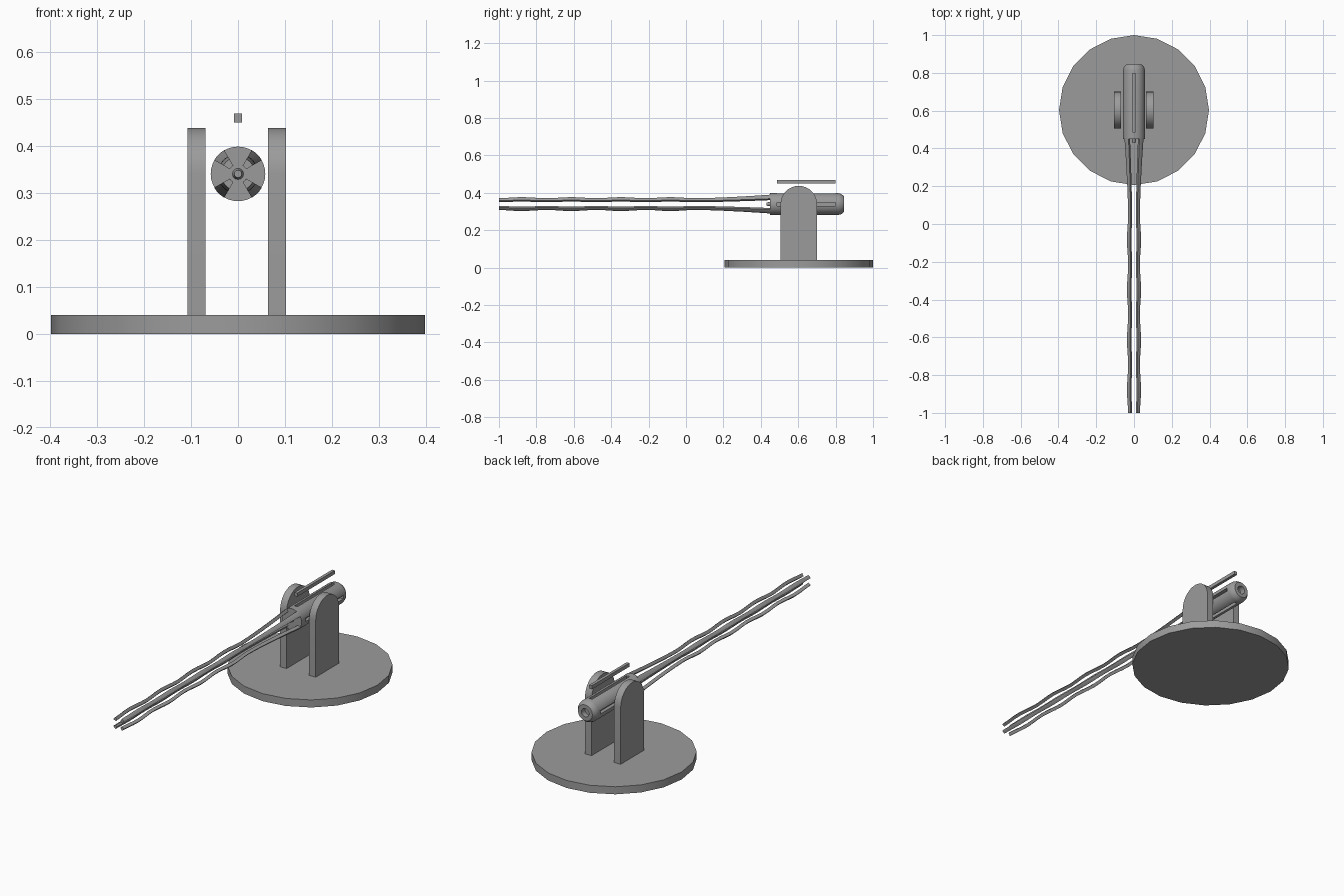
import bpy, bmesh, math
from math import sin, cos, pi, radians
from mathutils import Matrix

if "Cube" in bpy.data.objects:
    bpy.data.objects.remove(bpy.data.objects["Cube"])

grey = bpy.data.materials.new("plain grey")
grey.use_nodes = True
grey.diffuse_color = (0.33, 0.33, 0.33, 1)
grey.node_tree.nodes["Principled BSDF"].inputs["Base Color"].default_value = grey.diffuse_color

AXIS_Z = 0.34
MOUNT_Y = 0.603


def finish(name, bm, smooth=True):
    bmesh.ops.recalc_face_normals(bm, faces=bm.faces)
    mesh = bpy.data.meshes.new(name)
    bm.to_mesh(mesh)
    bm.free()
    mesh.materials.append(grey)
    obj = bpy.data.objects.new(name, mesh)
    bpy.context.collection.objects.link(obj)
    bpy.ops.object.select_all(action='DESELECT')
    obj.select_set(True)
    bpy.context.view_layer.objects.active = obj
    if smooth:
        bpy.ops.object.shade_smooth_by_angle(angle=radians(30))
    return obj


def loft(name, rings, smooth=True):
    """Skin a list of equal-length point rings and cap both ends."""
    bm = bmesh.new()
    loops = [[bm.verts.new(p) for p in ring] for ring in rings]
    n = len(loops[0])
    for a, b in zip(loops, loops[1:]):
        for i in range(n):
            j = (i + 1) % n
            bm.faces.new((a[i], a[j], b[j], b[i]))
    bm.faces.new(loops[0])
    bm.faces.new(loops[-1])
    return finish(name, bm, smooth)


def polar(r, angle, y):
    return (r * cos(angle), y, AXIS_Z + r * sin(angle))


def lathe(name, profile, sides=32):
    return loft(name, [[polar(r, 2 * pi * i / sides, y) for i in range(sides)]
                       for y, r in profile])


def box(name, centre, size):
    bm = bmesh.new()
    bmesh.ops.create_cube(bm, size=1, matrix=Matrix.Translation(centre)
                          @ Matrix.Diagonal((*size, 1)))
    return finish(name, bm, False)


# round base plate
loft("base_plate", [[(0.397 * sin(2 * pi * i / 20), MOUNT_Y + 0.397 * cos(2 * pi * i / 20), z)
                     for i in range(20)] for z in (0, 0.04)])

# pair of round-topped upright supports
arch = [(MOUNT_Y + 0.0975, 0.04)]
arch += [(MOUNT_Y + 0.0975 * cos(pi * i / 16), AXIS_Z + 0.0975 * sin(pi * i / 16))
         for i in range(17)]
arch += [(MOUNT_Y - 0.0975, 0.04)]
for name, x in (("right_support", -0.107), ("left_support", 0.064)):
    loft(name, [[(px, y, z) for y, z in arch] for px in (x, x + 0.038)])

# housing with chamfered rear and a rear socket
housing = lathe("housing", [(0.45, 0.058), (0.815, 0.058), (0.83, 0.054), (0.845, 0.042),
                            (0.845, 0.022), (0.815, 0.022)])

# four long slots cut around the housing
for i in range(4):
    a = i * pi / 2
    width = (0.036, 0.018) if i % 2 == 0 else (0.018, 0.036)
    cutter = box("slot_cutter", polar(0.056, a, 0.643), (width[0], 0.315, width[1]))
    cutter.hide_render = True
    mod = housing.modifiers.new("slot", 'BOOLEAN')
    mod.operation = 'DIFFERENCE'
    mod.solver = 'EXACT'
    mod.object = cutter
    bpy.context.view_layer.objects.active = housing
    bpy.ops.object.modifier_apply(modifier=mod.name)
    bpy.data.objects.remove(cutter)

# small nub in the middle of the housing front
lathe("front_nub", [(0.43, 0.008), (0.455, 0.013)], 12)

# sight bar above the housing
box("sight_bar", (0, 0.643, 0.459), (0.016, 0.315, 0.019))


# four wavy prongs, each a ring sector that tapers and then ripples
def prong_radius(y):
    if y > 0.05:
        t = (y - 0.05) / 0.4
        return 0.036 + 0.022 * t ** 1.5
    return 0.0395 - 0.0035 * cos(2 * pi * (0.05 - y) / 0.265)


stations = [0.455, 0.38, 0.3, 0.2, 0.12]
stations += [0.05 - 1.05 * i / 24 for i in range(25)]
spread = [radians(-15 + 7.5 * i) for i in range(5)]
for k, name in enumerate(("upper_left", "upper_right", "lower_right", "lower_left")):
    mid = pi / 4 + k * pi / 2
    rings = []
    for y in stations:
        r = prong_radius(y)
        rings.append([polar(r, mid + s, y) for s in spread]
                     + [polar(r - 0.016, mid + s, y) for s in reversed(spread)])
    loft(name + "_prong", rings)
